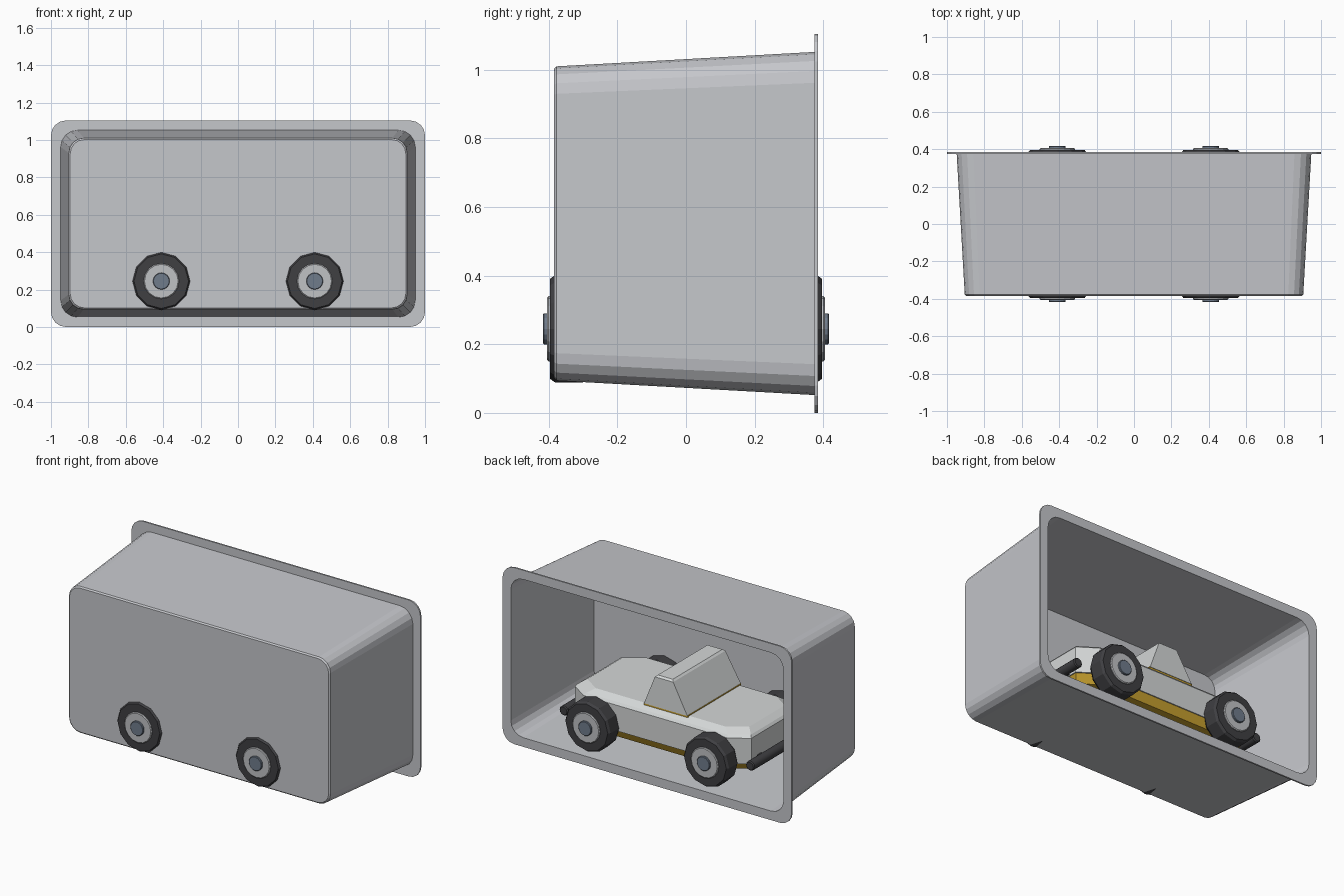
import bpy, bmesh, math
from mathutils import Matrix

if "Cube" in bpy.data.objects:
    bpy.data.objects.remove(bpy.data.objects["Cube"])


def material(name, rgb):
    m = bpy.data.materials.new(name)
    m.diffuse_color = (*rgb, 1)
    m.use_nodes = True
    m.node_tree.nodes["Principled BSDF"].inputs["Base Color"].default_value = m.diffuse_color
    return m


CASE = material("case grey", (0.56, 0.57, 0.60))
BODY = material("body pale grey", (0.66, 0.68, 0.68))
RUBBER = material("rubber black", (0.05, 0.05, 0.055))
RIM = material("rim light grey", (0.53, 0.54, 0.56))
CAP = material("cap blue grey", (0.16, 0.20, 0.26))
YELLOW = material("chassis yellow", (0.62, 0.38, 0.03))


def loft(name, rings, mat, smooth=None):
    """Skin a list of equal-length point rings and cap both ends."""
    bm = bmesh.new()
    loops = [[bm.verts.new(p) for p in ring] for ring in rings]
    for a, b in zip(loops, loops[1:]):
        for i in range(len(a)):
            j = (i + 1) % len(a)
            bm.faces.new((a[i], a[j], b[j], b[i]))
    bm.faces.new(loops[0])
    bm.faces.new(loops[-1])
    bmesh.ops.recalc_face_normals(bm, faces=bm.faces)
    me = bpy.data.meshes.new(name)
    bm.to_mesh(me)
    bm.free()
    me.materials.append(mat)
    ob = bpy.data.objects.new(name, me)
    bpy.context.collection.objects.link(ob)
    if smooth:
        bpy.ops.object.select_all(action='DESELECT')
        ob.select_set(True)
        bpy.context.view_layer.objects.active = ob
        bpy.ops.object.shade_smooth_by_angle(angle=math.radians(smooth))
    return ob


def rounded(hx, hz, r, y, cz=0.552, n=4):
    """Rounded rectangle in the XZ plane."""
    pts = []
    for k, (sx, sz) in enumerate([(1, 1), (-1, 1), (-1, -1), (1, -1)]):
        for i in range(n + 1):
            t = math.pi / 2 * (k + i / n)
            pts.append((sx * (hx - r) + r * math.cos(t), y,
                        cz + sz * (hz - r) + r * math.sin(t)))
    return pts


def lathe(name, profile, x, z, sides, mat, smooth=None):
    """Revolve (radius, y) pairs about an axis parallel to Y."""
    rings = [[(x + r * math.cos(2 * math.pi * i / sides), y,
               z + r * math.sin(2 * math.pi * i / sides)) for i in range(sides)]
             for r, y in profile]
    return loft(name, rings, mat, smooth)


# Tapered display case, open at the back, with a flat flange
loft("case", [
    rounded(0.897, 0.450, 0.075, -0.385),
    rounded(0.905, 0.458, 0.08, -0.377),
    rounded(0.948, 0.500, 0.09, 0.374),
    rounded(1.000, 0.552, 0.08, 0.374),
    rounded(1.000, 0.552, 0.08, 0.384),
    rounded(0.943, 0.495, 0.085, 0.384),
    rounded(0.897, 0.450, 0.075, -0.372),
], CASE)

# Wheels, rims, caps
for x, end in ((0.41, "rear"), (-0.41, "front")):
    for s, side in ((1, "left"), (-1, "right")):
        tag = f"{end}_{side}"
        lathe("tyre_" + tag, [(0.14, s * 0.28), (0.156, s * 0.30),
                              (0.156, s * 0.382), (0.146, s * 0.396)],
              x, 0.245, 12, RUBBER)
        lathe("rim_" + tag, [(0.095, s * 0.385), (0.095, s * 0.401),
                             (0.090, s * 0.405)], x, 0.245, 16, RIM)
        lathe("cap_" + tag, [(0.045, s * 0.40), (0.045, s * 0.414),
                             (0.042, s * 0.417)], x, 0.245, 16, CAP)
    lathe("axle_" + end, [(0.03, -0.30), (0.03, 0.30)], x, 0.245, 12, RUBBER)


def hull(inset, z):
    """Body outline: long rectangle with cut corners."""
    X, Y, c, d = 0.61 - inset, 0.30 - inset, 0.11, 0.075
    return [(X, Y - d, z), (X - c, Y, z), (-X + c, Y, z), (-X, Y - d, z),
            (-X, -Y + d, z), (-X + c, -Y, z), (X - c, -Y, z), (X, -Y + d, z)]


# Car body, crowned slightly toward the top
loft("car_body", [hull(0, 0.225), hull(0, 0.385), hull(0.012, 0.40),
                  hull(0.05, 0.425)], BODY)
loft("chassis", [hull(0.03, 0.175), hull(0.006, 0.226)], YELLOW)
loft("underframe", [[(x, y, z) for x, y in ((0.5, 0.16), (-0.5, 0.16),
                                           (-0.5, -0.16), (0.5, -0.16))]
                    for z in (0.15, 0.18)], RUBBER)


def slab(x0, x1, y, z):
    return [(x1, y, z), (x0, y, z), (x0, -y, z), (x1, -y, z)]


# Cabin and the thin seam beneath it
loft("cabin_seam", [slab(-0.198, 0.108, 0.262, 0.415),
                    slab(-0.198, 0.108, 0.262, 0.430)], YELLOW)
loft("cabin", [slab(-0.195, 0.105, 0.265, 0.428), slab(-0.092, 0.035, 0.258, 0.61),
               slab(-0.080, 0.023, 0.245, 0.62)], BODY)

# Round bumper bars with short brackets
for s, end in ((1, "rear"), (-1, "front")):
    lathe("bumper_" + end, [(0.024, -0.29), (0.03, -0.284), (0.03, 0.284),
                            (0.024, 0.29)], s * 0.645, 0.245, 12, RUBBER, 40)
    for y in (-0.15, 0.15):
        loft("bumper_bracket_" + end,
             [[(s * 0.64, y - 0.02, z), (s * 0.58, y - 0.02, z),
               (s * 0.58, y + 0.02, z), (s * 0.64, y + 0.02, z)]
              for z in (0.23, 0.26)], RUBBER)
